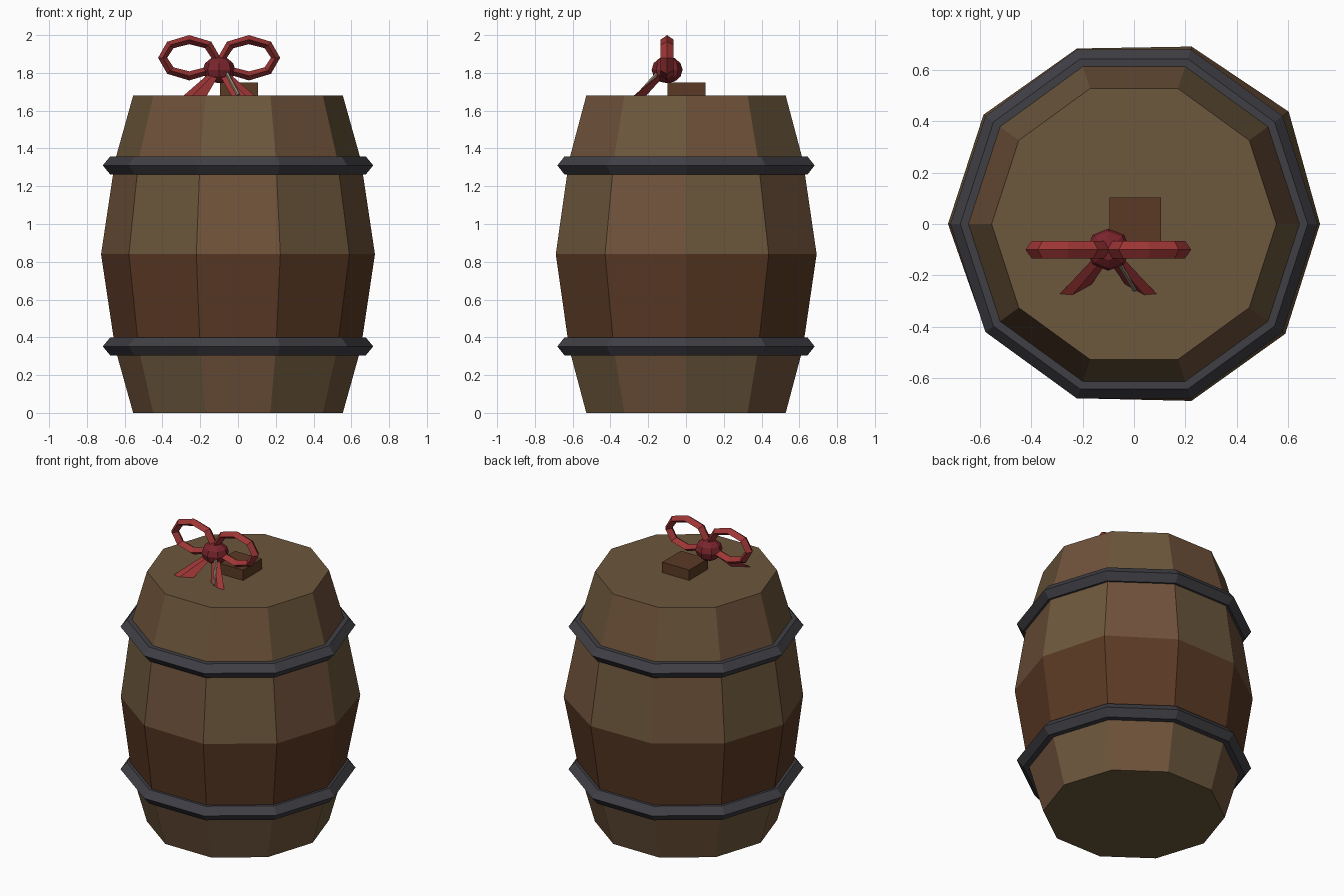
import bpy, bmesh
from math import cos, sin, pi, tau
from mathutils import Vector

if "Cube" in bpy.data.objects:
    bpy.data.objects.remove(bpy.data.objects["Cube"])


def material(name, rgb):
    m = bpy.data.materials.new(name)
    m.diffuse_color = (*rgb, 1)
    m.use_nodes = True
    m.node_tree.nodes["Principled BSDF"].inputs["Base Color"].default_value = m.diffuse_color
    return m


tan = material("tan_wood", (0.15, 0.095, 0.045))
umber = material("umber_wood", (0.16, 0.085, 0.043))
chestnut = material("chestnut_wood", (0.105, 0.042, 0.018))
iron = material("dark_iron", (0.05, 0.05, 0.06))
red = material("red_ribbon", (0.33, 0.035, 0.035))
dark_red = material("dark_red_ribbon", (0.19, 0.018, 0.025))
twine_mat = material("twine", (0.3, 0.25, 0.17))


def add_mesh(name, verts, faces, *mats):
    me = bpy.data.meshes.new(name)
    me.from_pydata(verts, [], faces)
    bm = bmesh.new()
    bm.from_mesh(me)
    bmesh.ops.recalc_face_normals(bm, faces=bm.faces)
    bm.to_mesh(me)
    bm.free()
    ob = bpy.data.objects.new(name, me)
    bpy.context.collection.objects.link(ob)
    for m in mats:
        me.materials.append(m)
    return ob


def ring_faces(rows, n, closed):
    """Quads between successive rows of n points."""
    return [(i * n + j, i * n + (j + 1) % n,
             (i + 1) % rows * n + (j + 1) % n, (i + 1) % rows * n + j)
            for i in range(rows if closed else rows - 1) for j in range(n)]


# Barrel body: ten staves with a slightly uneven belly
N = 10
profile = [(0.555, 0), (0.65, 0.34), (0.725, 0.84), (0.65, 1.34), (0.555, 1.68)]
uneven = [1, 1.028, 1.003, 0.992, 1, 1, 0.985, 0.985, 1, 1.005]
verts = []
for r, z in profile:
    for j in range(N):
        k = uneven[j] if z == 0.84 else 1
        verts.append((r * k * cos(tau * j / N), r * k * sin(tau * j / N), z))
faces = ring_faces(5, N, False)
faces += [tuple(range(N)), tuple(range(4 * N, 5 * N))]
barrel = add_mesh("barrel_body", verts, faces, tan, umber, chestnut)
for p in barrel.data.polygons:
    if p.index < 4 * N:
        band, stave = divmod(p.index, N)
        p.material_index = 2 if band == 1 else (band + stave) % 2

# Iron hoops with a bevelled outer edge
section = [(0.716, 0), (0.677, 0.047), (0.635, 0.047),
           (0.60, 0), (0.635, -0.047), (0.677, -0.047)]
for name, zc in (("lower_hoop", 0.352), ("upper_hoop", 1.31)):
    verts = [(r * cos(tau * j / N), r * sin(tau * j / N), zc + dz)
             for r, dz in section for j in range(N)]
    add_mesh(name, verts, ring_faces(6, N, True), iron)

# Bung block on the lid
bpy.ops.mesh.primitive_cube_add(size=1, location=(0.005, 0.003, 1.71))
block = bpy.context.object
block.name = "bung_block"
block.scale = (0.2, 0.2, 0.08)
block.data.materials.append(chestnut)

# Bow: two flattened loops and two flaring tails, mirrored about the knot
CX, CY = -0.1, -0.1
for side, s in (("left", -1), ("right", 1)):
    verts = []
    for i in range(8):
        a = tau * i / 8
        for j in range(4):
            b = tau * j / 4
            t = 0.024 * cos(b)
            verts.append((CX + s * 0.158 + (0.141 + t) * cos(a),
                          CY + 0.034 * sin(b),
                          1.88 + (0.096 + t) * sin(a)))
    add_mesh(side + "_bow_loop", verts, ring_faces(8, 4, True), red)

    top = [(0.05, -0.125, 1.80), (0.035, -0.155, 1.785),
           (0.01, -0.155, 1.775), (0.02, -0.12, 1.78)]
    end = [(0.188, -0.272, 1.68), (0.14, -0.276, 1.68),
           (0.065, -0.235, 1.68), (0.09, -0.21, 1.68)]
    verts = [(CX + s * x, y, z) for x, y, z in top + end]
    add_mesh(side + "_bow_tail", verts,
             ring_faces(2, 4, False) + [(0, 1, 2, 3), (4, 5, 6, 7)], red)

# Knot
bpy.ops.mesh.primitive_uv_sphere_add(segments=8, ring_count=6, radius=1,
                                     location=(CX, CY, 1.816))
knot = bpy.context.object
knot.name = "bow_knot"
knot.scale = (0.086, 0.082, 0.071)
knot.data.materials.append(dark_red)

# Loose twine end hanging from the knot
a, b = Vector((-0.06, -0.15, 1.80)), Vector((0.003, -0.255, 1.682))
bpy.ops.mesh.primitive_cylinder_add(vertices=6, radius=0.01, depth=(b - a).length,
                                    location=(a + b) / 2)
twine = bpy.context.object
twine.name = "twine_end"
twine.rotation_euler = (b - a).to_track_quat('Z', 'Y').to_euler()
twine.data.materials.append(twine_mat)
